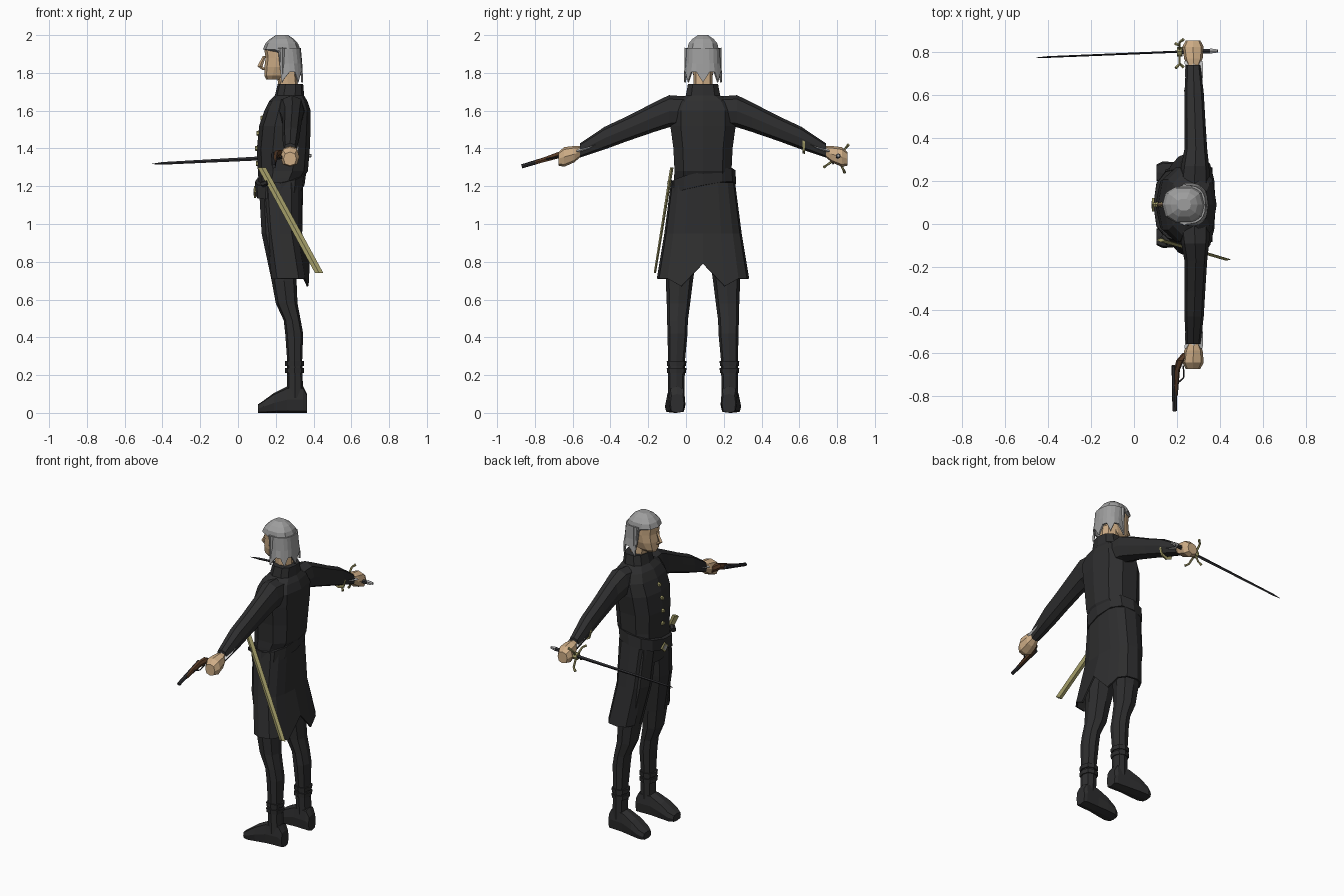
import bpy, bmesh, math
from mathutils import Vector, Matrix

if "Cube" in bpy.data.objects:
    bpy.data.objects.remove(bpy.data.objects["Cube"], do_unlink=True)


def material(name, r, g, b):
    m = bpy.data.materials.new(name)
    m.use_nodes = True
    m.diffuse_color = (r, g, b, 1)
    m.node_tree.nodes["Principled BSDF"].inputs["Base Color"].default_value = (r, g, b, 1)
    return m


BLACK = material("black cloth", .027, .027, .028)
HAIR = material("grey hair", .34, .34, .34)
SKIN = material("skin", .62, .42, .24)
BRASS = material("dull brass", .37, .34, .14)
WOOD = material("brown wood", .09, .04, .018)
STEEL = material("dark steel", .03, .03, .034)
LINEN = material("pale linen", .7, .7, .7)
SILVER = material("silver", .42, .42, .42)
MID = .09  # body centre line in y


def finish(name, bm, mat):
    bmesh.ops.recalc_face_normals(bm, faces=bm.faces)
    mesh = bpy.data.meshes.new(name)
    bm.to_mesh(mesh)
    bm.free()
    mesh.materials.append(mat)
    ob = bpy.data.objects.new(name, mesh)
    bpy.context.collection.objects.link(ob)
    return ob


def power(v, p):
    return math.copysign(abs(v) ** p, v)


def loft(name, rings, axis, mat, n=10, p=.8):
    """Skin rings (centre, radius_u, radius_v) lying square to an axis."""
    u, v = {"x": ((0, 1, 0), (0, 0, 1)), "y": ((1, 0, 0), (0, 0, 1)),
            "z": ((1, 0, 0), (0, 1, 0))}[axis]
    bm = bmesh.new()
    rows = []
    for c, ru, rv in rings:
        rows.append([bm.verts.new(Vector(c)
                     + Vector(u) * ru * power(math.cos(k * math.tau / n), p)
                     + Vector(v) * rv * power(math.sin(k * math.tau / n), p)) for k in range(n)])
    for a, b in zip(rows, rows[1:]):
        for k in range(n):
            bm.faces.new((a[k], a[k - 1], b[k - 1], b[k]))
    bm.faces.new(rows[0])
    bm.faces.new(rows[-1])
    return finish(name, bm, mat)


def stack(name, rows, mat, y=MID, n=10, p=.8):
    """Upright loft from rows of (z, front x, back x, half width)."""
    return loft(name, [(((a + b) / 2, y, z), (b - a) / 2, w) for z, a, b, w in rows], "z", mat, n, p)


def rod(name, a, b, r1, r2, mat, n=6):
    a, b = Vector(a), Vector(b)
    bm = bmesh.new()
    turn = (b - a).to_track_quat("Z", "Y").to_matrix().to_4x4()
    bmesh.ops.create_cone(bm, cap_ends=True, segments=n, radius1=r1, radius2=r2,
                          depth=(b - a).length, matrix=Matrix.Translation((a + b) / 2) @ turn)
    return finish(name, bm, mat)


def drape(name, rows, spread, count, hem, mat):
    """Open cloth sheet round the back; rows are (z, centre x, radius x, half width)."""
    bm = bmesh.new()
    grid = []
    for i, (z, cx, rx, w) in enumerate(rows):
        line = []
        for k in range(count):
            a = math.radians(spread) * (2 * k / (count - 1) - 1)
            lift = hem(k) if i == len(rows) - 1 else 0
            line.append(bm.verts.new((cx + rx * power(math.cos(a), .7),
                                      MID + w * power(math.sin(a), .8), z + lift)))
        grid.append(line)
    for a, b in zip(grid, grid[1:]):
        for k in range(count - 1):
            bm.faces.new((a[k], a[k + 1], b[k + 1], b[k]))
    ob = finish(name, bm, mat)
    mod = ob.modifiers.new("thickness", "SOLIDIFY")
    mod.thickness = .01
    mod.offset = 0
    return ob


# Coat body and collar
stack("coat_body", [(1.74, .21, .345, .083), (1.68, .195, .35, .095), (1.65, .165, .368, .15),
                    (1.60, .14, .385, .18), (1.52, .112, .385, .18), (1.40, .10, .38, .163),
                    (1.28, .105, .37, .157), (1.24, .108, .343, .16), (1.08, .118, .33, .165)], BLACK)

# Coat skirt with a slit at the centre of the back
drape("coat_skirt", [(1.22, .225, .115, .165), (.95, .235, .1, .2), (.70, .27, .105, .24)], 140, 13,
      lambda k: .09 if k == 6 else (-.03 if abs(k - 6) == 1 else .01), BLACK)

# Slanted belt with buckle
belt = stack("belt", [(1.205, .09, .352, .175), (1.275, .09, .362, .172)], BLACK, n=12)
for vert in belt.data.vertices:
    vert.co.z += .2 * (vert.co.y - MID) + .2 * (vert.co.x - .35)
rod("belt_buckle", (.095, MID, 1.17), (.084, MID, 1.17), .032, .032, BRASS, 4)
rod("buckle_centre", (.09, MID, 1.17), (.081, MID, 1.17), .018, .018, SILVER, 4)

# Buttons down the chest
for x, z in ((.132, 1.56), (.112, 1.48), (.105, 1.40), (.108, 1.32)):
    rod("button", (x, MID, z), (x - .014, MID, z), .014, .012, BRASS)

# Neck, face and nose
stack("neck", [(1.70, .22, .32, .05), (1.82, .20, .31, .05)], SKIN, n=8)
stack("head", [(1.765, .15, .24, .03), (1.785, .14, .28, .052), (1.83, .14, .315, .068),
               (1.88, .146, .325, .073), (1.92, .14, .32, .072), (1.96, .17, .3, .055)], SKIN)
loft("nose", [((.14, MID, 1.89), .008, .006), ((.116, MID, 1.835), .014, .008),
              ((.142, MID, 1.815), .012, .006)], "z", SKIN, 4)

# Hair cap, back sheet and side locks
stack("hair_cap", [(1.90, .205, .332, .084), (1.925, .132, .33, .086), (1.955, .145, .318, .08),
                   (1.98, .17, .296, .058), (2.0, .20, .265, .028)], HAIR)
drape("hair_back", [(1.93, .24, .088, .085), (1.85, .25, .085, .088), (1.78, .255, .085, .096)],
      100, 13, lambda k: -.03 if k % 3 == 0 else .025, HAIR)
for s in (-1, 1):
    rod("side_lock", (.235, MID + s * .072, 1.93), (.235, MID + s * .095, 1.75), .026, .004, HAIR, 5)

# Arms, cuffs and hands
for s, side in ((1, "sword"), (-1, "pistol")):
    def along(rows, s=s):
        return [((x, MID + s * d, z), rx, rz) for d, x, z, rx, rz in rows]
    loft(side + "_sleeve", along([(.08, .28, 1.60, .075, .075), (.18, .285, 1.597, .065, .085),
                                  (.26, .288, 1.565, .053, .078), (.40, .284, 1.505, .048, .066),
                                  (.52, .28, 1.455, .045, .060), (.65, .276, 1.39, .034, .038)]),
         "y", BLACK, 8)
    loft(side + "_shirt_cuff", along([(.53, .28, 1.44, .03, .008), (.60, .28, 1.405, .042, .018),
                                      (.67, .278, 1.385, .042, .024)]), "y", LINEN, 4, 1)
    loft(side + "_hand", along([(.645, .277, 1.385, .026, .026), (.68, .277, 1.37, .043, .043),
                                (.735, .275, 1.355, .05, .052), (.765, .275, 1.345, .034, .036)]),
         "y", SKIN, 8)
loft("sleeve_band", [((.279, .617, 1.432), .046, .058), ((.279, .629, 1.427), .044, .056)], "y", BRASS, 8)

# Legs, boot straps and shoes
for s in (-1, 1):
    leg = [(1.18, .112, .325, .075, .085), (.95, .125, .32, .10, .085), (.70, .178, .31, .125, .072),
           (.58, .2, .315, .13, .062), (.49, .242, .332, .135, .055), (.42, .25, .345, .135, .053),
           (.28, .26, .34, .14, .045), (.08, .26, .345, .142, .043)]
    loft("leg", [(((a + b) / 2, MID + s * off, z), (b - a) / 2, w) for z, a, b, off, w in leg],
         "z", BLACK, 8)
    for z in (.225, .262):
        stack("boot_strap", [(z - .014, .25, .348, .05), (z + .012, .25, .35, .052)], BLACK,
              MID + s * .14, 8)
    shoe = [(.365, .1, .036), (.345, .14, .043), (.26, .14, .045), (.19, .105, .052),
            (.135, .065, .054), (.105, .045, .038)]
    loft("shoe", [((x, MID + s * (.14 + .05 * (.3 - x)), h / 2), w, h / 2) for x, h, w in shoe],
         "x", BLACK, 8, .5)

# Scabbard at the hip
loft("scabbard", [((.125, -.075, 1.30), .022, .009), ((.43, -.165, .74), .022, .006)], "z", BRASS, 4, 1)
rod("scabbard_hanger", (.13, -.06, 1.21), (.16, -.088, 1.22), .016, .016, BLACK)

# Sword with pronged guard
loft("blade", [((.21, .803, 1.352), .005, .011), ((-.40, .778, 1.321), .004, .007),
               ((-.455, .775, 1.318), .001, .001)], "x", STEEL, 4, 1)
rod("sword_grip", (.20, .803, 1.352), (.37, .806, 1.36), .014, .012, STEEL)
rod("pommel", (.355, .806, 1.36), (.39, .806, 1.362), .014, .008, SILVER)
rod("guard_hub", (.20, .803, 1.352), (.225, .803, 1.353), .022, .022, BRASS, 8)
for i, deg in enumerate((50, 150, 215, 295)):
    d = Vector((0, math.cos(math.radians(deg)), math.sin(math.radians(deg))))
    hub = Vector((.212, .803, 1.352))
    bend = hub + d * .068
    tip = hub + d * .088 + Vector((.018 * (-1) ** i, 0, 0))
    rod("guard_prong", hub, bend, .007, .006, BRASS)
    rod("guard_tip", bend, tip, .006, .008, BRASS)

# Pistol
loft("pistol_stock", [((.245, -.60, 1.36), .018, .02), ((.215, -.635, 1.375), .018, .02),
                      ((.20, -.68, 1.363), .014, .019), ((.194, -.80, 1.325), .010, .011)], "y", WOOD, 6)
rod("pistol_barrel", (.188, -.66, 1.368), (.19, -.87, 1.305), .013, .011, STEEL, 8)
rod("trigger_guard_front", (.205, -.74, 1.345), (.232, -.715, 1.348), .004, .004, STEEL)
rod("trigger_guard_back", (.232, -.715, 1.348), (.23, -.66, 1.36), .004, .004, STEEL)
